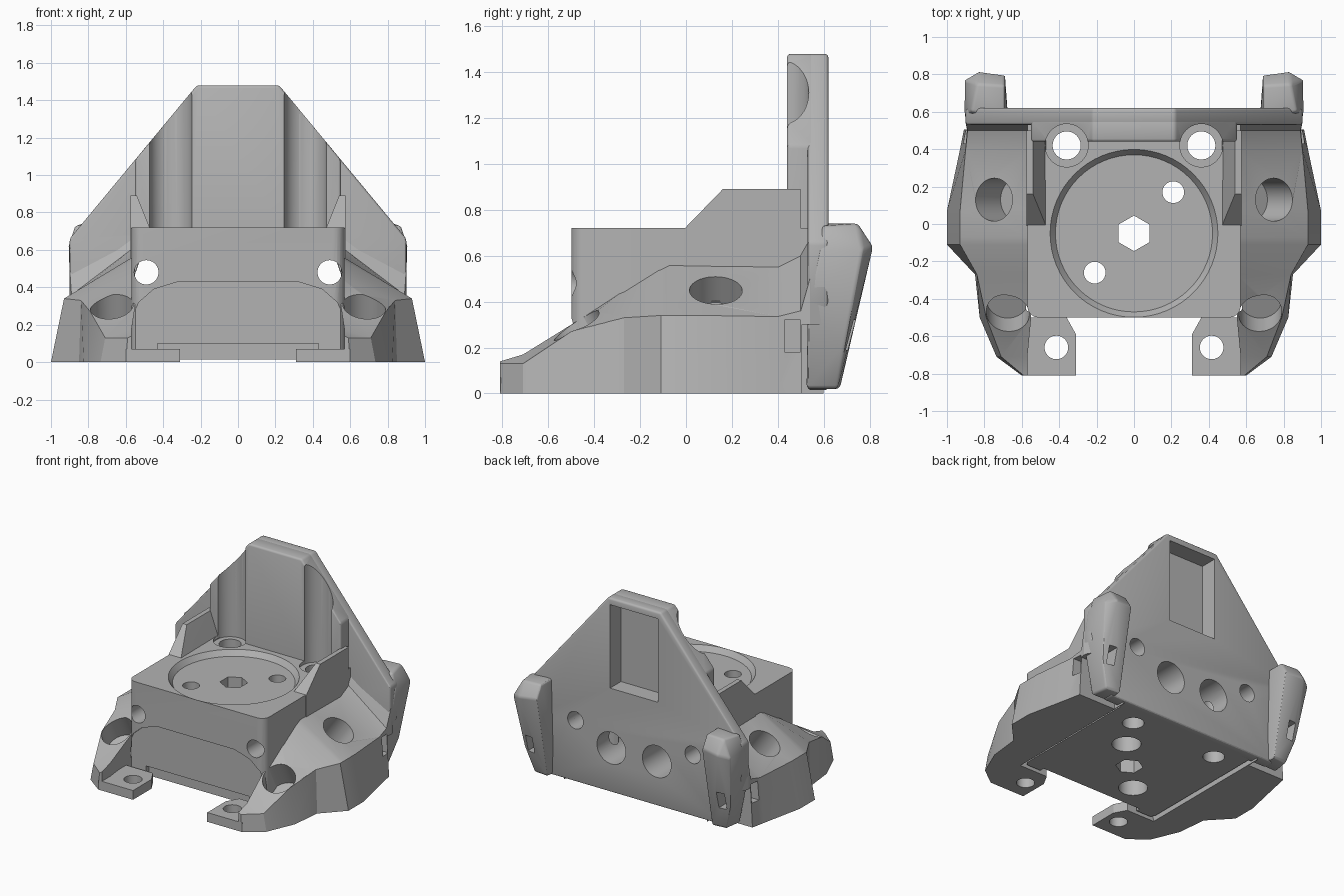
import bpy, bmesh, math
from mathutils import Vector, Matrix

cube = bpy.data.objects.get("Cube")
if cube:
    bpy.data.objects.remove(cube, do_unlink=True)

grey = bpy.data.materials.new("plain grey")
grey.use_nodes = True
COLOUR = (0.45, 0.45, 0.45, 1)
grey.diffuse_color = COLOUR
grey.node_tree.nodes["Principled BSDF"].inputs["Base Color"].default_value = COLOUR


def finish(name, bm):
    bmesh.ops.recalc_face_normals(bm, faces=bm.faces)
    mesh = bpy.data.meshes.new(name)
    bm.to_mesh(mesh)
    bm.free()
    mesh.materials.append(grey)
    obj = bpy.data.objects.new(name, mesh)
    bpy.context.collection.objects.link(obj)
    return obj


def loft(name, rings):
    """Skin a list of equal-length rings and cap both ends."""
    bm = bmesh.new()
    rows = [[bm.verts.new(p) for p in ring] for ring in rings]
    n = len(rows[0])
    for a, b in zip(rows, rows[1:]):
        for i in range(n):
            bm.faces.new((a[i], a[(i + 1) % n], b[(i + 1) % n], b[i]))
    bm.faces.new(rows[0])
    bm.faces.new(rows[-1])
    return finish(name, bm)


def hull(name, points):
    bm = bmesh.new()
    for p in points:
        bm.verts.new(p)
    bmesh.ops.convex_hull(bm, input=bm.verts)
    return finish(name, bm)


def box(name, x, y, z):
    return loft(name, [[(x[0], y[0], h), (x[1], y[0], h), (x[1], y[1], h), (x[0], y[1], h)] for h in z])


def slab_y(name, outline, y0, y1):
    return loft(name, [[(x, y, z) for x, z in outline] for y in (y0, y1)])


def both(half):
    """Close a right-hand outline with its mirror image."""
    return half + [(-x, z) for x, z in reversed(half)]


def rod(start, end, r1, r2=None, sides=40, turn=0):
    """Cutter cylinder or cone between two points."""
    a, b = Vector(start), Vector(end)
    bm = bmesh.new()
    mat = (Matrix.Translation((a + b) / 2) @ (b - a).to_track_quat('Z', 'Y').to_matrix().to_4x4()
           @ Matrix.Rotation(turn, 4, 'Z'))
    bmesh.ops.create_cone(bm, cap_ends=True, segments=sides, radius1=r1,
                          radius2=r1 if r2 is None else r2, depth=(b - a).length, matrix=mat)
    return finish("cutter", bm)


def apply_modifiers(obj):
    bpy.context.view_layer.update()
    graph = bpy.context.evaluated_depsgraph_get()
    mesh = bpy.data.meshes.new_from_object(obj.evaluated_get(graph))
    obj.modifiers.clear()
    obj.data = mesh


def carve(objs, cutters):
    for obj in objs:
        for c in cutters:
            mod = obj.modifiers.new("cut", 'BOOLEAN')
            mod.operation, mod.solver, mod.object = 'DIFFERENCE', 'EXACT', c
        apply_modifiers(obj)
    for c in cutters:
        bpy.data.objects.remove(c, do_unlink=True)


def soften(obj, width):
    mod = obj.modifiers.new("bevel", 'BEVEL')
    mod.width, mod.segments, mod.limit_method = width, 3, 'ANGLE'
    apply_modifiers(obj)


parts = []

# Core block with rounded front corners
core = box("core_block", (-.57, .57), (-.5, .58), (.015, .72))
bm = bmesh.new()
bm.from_mesh(core.data)
front = [e for e in bm.edges if all(v.co.y < 0 for v in e.verts)
         and abs(e.verts[0].co.z - e.verts[1].co.z) > .1]
bmesh.ops.bevel(bm, geom=front, offset=.06, segments=5, profile=.5, affect='EDGES')
bm.to_mesh(core.data)
bm.free()

# Back wall: wide gable plate plus a thicker front shoulder
plate = slab_y("back_wall", both([(.22, 1.48), (.9, .66), (.9, .4), (.72, .015)]), .53, .62)
shoulder = slab_y("wall_shoulder", both([(.22, 1.48), (.55, 1.082), (.55, .2)]), .44, .56)
soften(plate, .015)
soften(shoulder, .015)

# Sloped cheeks on top of the core
cheeks = []
for s in (-1, 1):
    cheeks.append(hull("cheek", [(s * x, y, z) for x, y, z in (
        (.575, -.01, .715), (.47, -.01, .715), (.575, .16, .89), (.54, .16, .89),
        (.575, .5, .89), (.54, .5, .89), (.575, .5, .4), (.47, .5, .7), (.575, -.01, .4))]))

# Openings in the core and wall
cut = [rod((0, -.05, .68), (0, -.05, .722), .42, .45, 64),
       rod((0, -.05, -.1), (0, -.05, 1), .095, sides=6, turn=0),
       box("window", (-.2, .2), (.49, .8), (.8, 1.43)),
       box("front_step", (-.43, .43), (-.7, -.45), (-.1, .1)),
       slab_y("front_arch", both([(.32, .43), (.45, .39), (.53, .32), (.59, .2), (.6, -.1)]), -.7, -.485)]
for x, y in ((.21, .17), (-.21, -.26)):
    cut.append(rod((x, y, -.1), (x, y, 1), .058))
    cut.append(rod((x, y, -.1), (x, y, .2), .1))
for s in (-1, 1):
    cut.append(rod((s * .36, .42, -.1), (s * .36, .42, .8), .075))
    cut.append(rod((s * .36, .42, .695), (s * .36, .42, 1.7), .115))
    cut.append(rod((s * .49, -.9, .48), (s * .49, .9, .48), .065))
    cut.append(rod((s * .19, .35, .35), (s * .19, .9, .35), .12))
carve([core, plate, shoulder], cut)
parts += [core, plate, shoulder] + cheeks

# Side wings: y, outer foot x, rim x, rim z, inner top x, inner top z
STATIONS = ((-.81, .6, .59, .13, .57, .14), (-.71, .735, .71, .13, .57, .17),
            (-.5, .825, .79, .27, .55, .3), (-.27, .85, .84, .33, .55, .45),
            (-.11, 1, .93, .34, .55, .55), (-.07, 1, .93, .34, .55, .57),
            (.07, 1, .93, .34, .55, .57), (.4, .93, .9, .335, .56, .56),
            (.5, .91, .89, .36, .56, .61), (.54, .9, .9, .5, .56, .68),
            (.6, .86, .89, .64, .56, .8))
for s in (-1, 1):
    wing = loft("side_wing", [[(s * (.57 if y < -.6 else .595), y, 0), (s * xo, y, 0), (s * xr, y, zr),
                               (s * xi, y, zt)] for y, xo, xr, zr, xi, zt in STATIONS])
    carve([wing], [
        rod((s * .675, -.4, .14), (s * .675, -.56, .46), .115),
        rod((s * .62, .13, .27), (s * .9, .13, .66), .115),
        box("slot", sorted((s * .8, s * 1.2)), (.43, .5), (.18, .32)),
        box("gap", sorted((s * .6, s * 1.2)), (.505, .7), (-.1, .3))])

    # Front foot tab with a screw hole
    foot = loft("foot_tab", [[(s * x, y, z) for x, y in (
        (.31, -.81), (.6, -.81), (.6, -.5), (.36, -.5), (.31, -.59))] for z in (0, .07)])
    carve([foot], [rod((s * .415, -.66, -.1), (s * .415, -.66, .2), .063)])

    # Rear corner rib
    rib = hull("rear_rib", [(s * x, y, z) for x, y, z in (
        (.69, .56, .74), (.69, .74, .74), (.84, .75, .74), (.87, .6, .73), (.69, .795, .65),
        (.83, .815, .64), (.905, .77, .62), (.905, .58, .62), (.9, .53, .4), (.69, .67, .02),
        (.8, .66, .02), (.82, .525, .02), (.67, .53, .02), (.86, .69, .2))])
    soften(rib, .015)
    carve([rib], [box("rib_slot", sorted((s * .77, s * .83)), (.62, .9), (.19, .32))])
    parts += [wing, foot, rib]

# Smooth round surfaces while keeping edges crisp
bpy.ops.object.select_all(action='DESELECT')
for p in parts:
    p.select_set(True)
bpy.context.view_layer.objects.active = parts[0]
bpy.ops.object.shade_smooth_by_angle(angle=math.radians(25))
